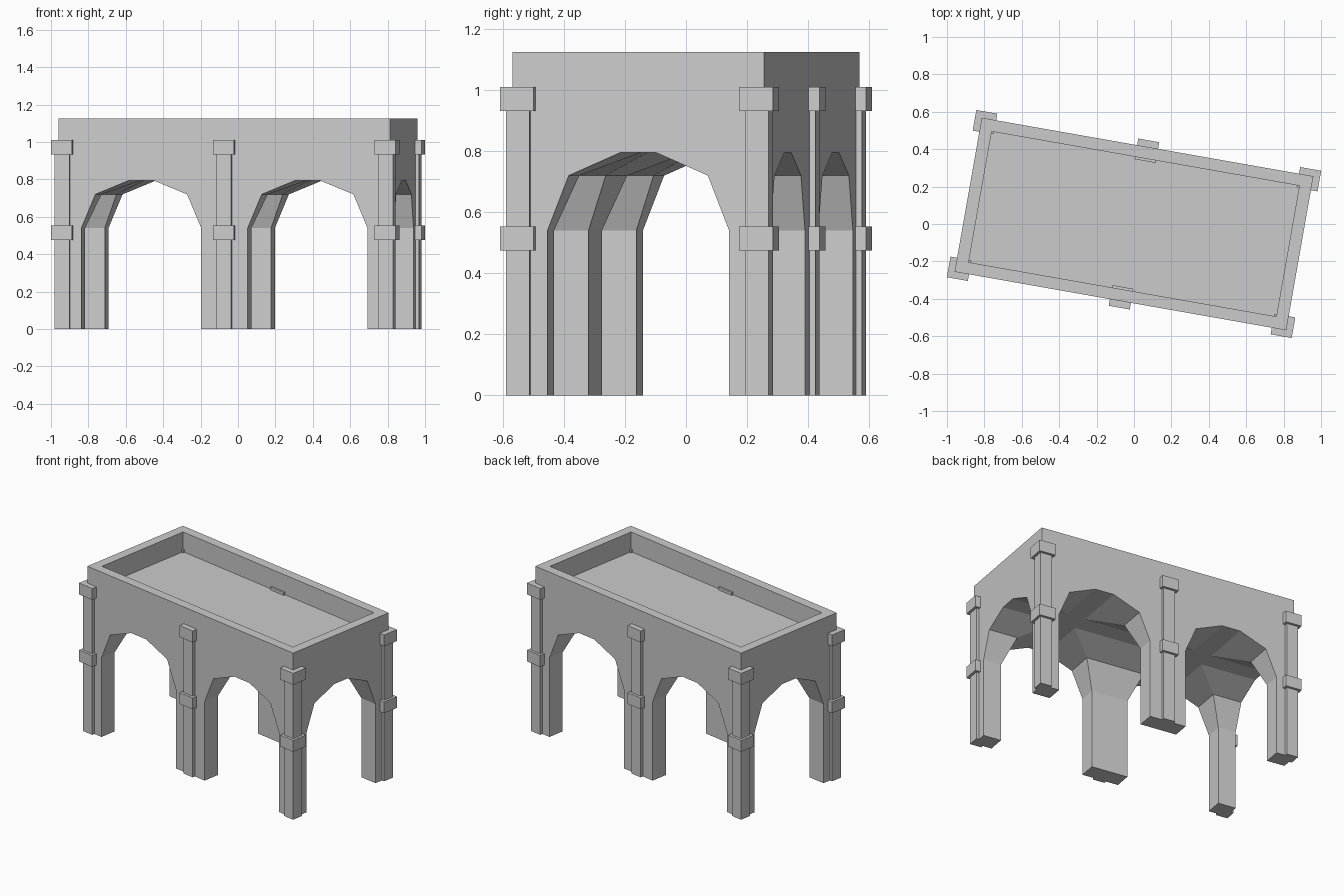
import bpy, bmesh, math

if "Cube" in bpy.data.objects:
    bpy.data.objects.remove(bpy.data.objects["Cube"])

TURN = math.radians(-10)      # the whole building is turned in plan
HL, HW, TOP = 0.90, 0.418, 1.125


def prism(name, pts, axis, a, b):
    """Extrude a closed profile from a to b along the given axis."""
    def place(p, t):
        return {'x': (t, p[0], p[1]), 'y': (p[0], t, p[1]), 'z': (p[0], p[1], t)}[axis]
    bm = bmesh.new()
    lo = [bm.verts.new(place(p, a)) for p in pts]
    hi = [bm.verts.new(place(p, b)) for p in pts]
    bm.faces.new(lo)
    bm.faces.new(hi)
    n = len(pts)
    for i in range(n):
        j = (i + 1) % n
        bm.faces.new((lo[i], lo[j], hi[j], hi[i]))
    bmesh.ops.recalc_face_normals(bm, faces=bm.faces)
    me = bpy.data.meshes.new(name)
    bm.to_mesh(me)
    bm.free()
    ob = bpy.data.objects.new(name, me)
    bpy.context.collection.objects.link(ob)
    ob.rotation_euler.z = TURN
    return ob


def box(name, cx, cy, hx, hy, z0, z1):
    return prism(name, [(cx - hx, cy - hy), (cx + hx, cy - hy),
                        (cx + hx, cy + hy), (cx - hx, cy + hy)], 'z', z0, z1)


def arch(centre, half):
    """Faceted arch profile with a flat crown."""
    side = [(1, -0.1), (1, 0.54), (0.766, 0.72), (0.2, 0.795)]
    return ([(centre + half * s, z) for s, z in side] +
            [(centre - half * s, z) for s, z in reversed(side)])


# Main block with crossing arched vaults and a sunken roof
body = box("arcade_body", 0, 0, HL, HW, 0, TOP)
cutters = [
    prism("long_vault_cutter", arch(0, 0.302), 'x', -1.2, 1.2),
    prism("left_vault_cutter", arch(-0.4515, 0.325), 'y', -0.8, 0.8),
    prism("right_vault_cutter", arch(0.4515, 0.325), 'y', -0.8, 0.8),
    box("roof_cutter", 0, 0, 0.835, 0.355, 0.99, 1.3),
]
bpy.context.view_layer.objects.active = body
for c in cutters:
    c.hide_render = True
    m = body.modifiers.new("cut", 'BOOLEAN')
    m.operation = 'DIFFERENCE'
    m.solver = 'EXACT'
    m.object = c
    bpy.ops.object.modifier_apply(modifier=m.name)
for c in cutters:
    bpy.data.objects.remove(c, do_unlink=True)

# Pilasters with a middle band and a capital, three on each long side
for side, sy in (("front", -1), ("back", 1)):
    for spot, x in (("left", -0.879), ("middle", 0), ("right", 0.879)):
        y = sy * 0.398
        tag = f"{side}_{spot}"
        box(tag + "_pilaster", x, y, 0.04, 0.039, 0, 0.97)
        box(tag + "_band", x, y, 0.057, 0.056, 0.475, 0.553)
        box(tag + "_capital", x, y, 0.057, 0.056, 0.932, 1.01)
